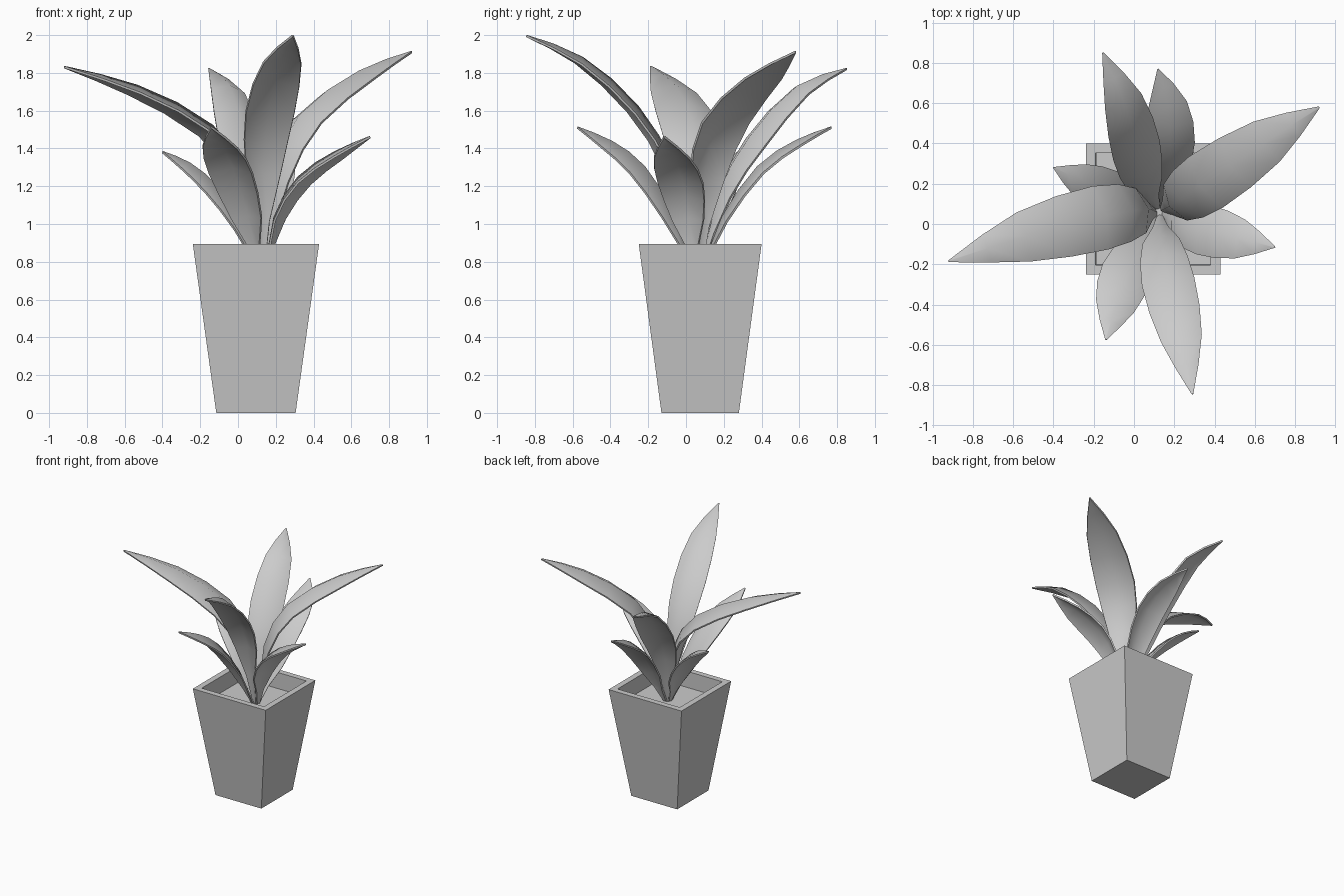
import bpy, bmesh
from math import cos, sin
from mathutils import Vector

if "Cube" in bpy.data.objects:
    bpy.data.objects.remove(bpy.data.objects["Cube"])

UP = Vector((0, 0, 1))
BASE = Vector((0.125, 0.06, 0.74))


def make_object(name, bm):
    bmesh.ops.recalc_face_normals(bm, faces=bm.faces)
    mesh = bpy.data.meshes.new(name)
    bm.to_mesh(mesh)
    bm.free()
    obj = bpy.data.objects.new(name, mesh)
    bpy.context.collection.objects.link(obj)
    return obj


def square_loft(name, rings, cap_top=False):
    """Stack of squares given as (half width, half depth, height)."""
    bm = bmesh.new()
    loops = [[bm.verts.new((0.095 + sx * a, 0.075 + sy * b, z))
              for sx, sy in ((-1, -1), (1, -1), (1, 1), (-1, 1))] for a, b, z in rings]
    for lo, hi in zip(loops, loops[1:]):
        for i in range(4):
            j = (i + 1) % 4
            bm.faces.new((lo[i], lo[j], hi[j], hi[i]))
    bm.faces.new(loops[0][::-1])
    if cap_top:
        bm.faces.new(loops[-1])
    return make_object(name, bm)


def spline(p, i, f):
    """Catmull-Rom point on segment i of p."""
    a = p[i - 1] if i else p[0] * 2 - p[1]
    b, c = p[i], p[i + 1]
    d = p[i + 2] if i + 2 < len(p) else c * 2 - b
    return (b * 2 + (c - a) * f + (a * 2 - b * 5 + c * 4 - d) * f ** 2
            + (b * 3 - a - c * 3 + d) * f ** 3) * 0.5


def leaf(name, width, roll, *points):
    """Tapering blade along a curved spine, with a raised middle ridge."""
    pts = [BASE] + [Vector(p) for p in points]
    out = pts[-1] - BASE
    out.z = 0
    pts[0] = BASE + out.normalized() * 0.02
    share = [0.08, 0.7, 1.0, 0.78, 0.02]
    params = [(i, f) for i in range(4) for f in (0, 0.5)] + [(3, 1.0)]
    spine = [spline(pts, i, f) for i, f in params]
    widths = [max(0.02, spline(share, i, f)) * width for i, f in params]
    widths[1] *= 0.7
    side = UP.cross(out).normalized()
    bm = bmesh.new()
    rows = []
    for k, (p, w) in enumerate(zip(spine, widths)):
        tangent = (spine[min(k + 1, 8)] - spine[max(k - 1, 0)]).normalized()
        s = (side - tangent * side.dot(tangent)).normalized()
        n = tangent.cross(s)
        r = roll * min(1, k / 4)
        s, n = s * cos(r) + n * sin(r), n * cos(r) - s * sin(r)
        rows.append([bm.verts.new(q) for q in (p + s * w, p + n * w * 0.36, p - s * w)])
    for a, b in zip(rows, rows[1:]):
        for i in range(2):
            bm.faces.new((a[i], a[i + 1], b[i + 1], b[i]))
    obj = make_object(name, bm)
    solid = obj.modifiers.new("thickness", 'SOLIDIFY')
    solid.thickness = 0.012
    solid.offset = 0
    bpy.ops.object.select_all(action='DESELECT')
    obj.select_set(True)
    bpy.context.view_layer.objects.active = obj
    bpy.ops.object.modifier_apply(modifier=solid.name)
    bpy.ops.object.shade_smooth_by_angle(angle=0.9)


# Tapered square pot with a flat rim, and soil inside
square_loft("pot", [(0.21, 0.205, 0), (0.334, 0.325, 0.893),
                    (0.285, 0.278, 0.893), (0.285, 0.278, 0.73)])
square_loft("soil", [(0.284, 0.277, 0.73), (0.284, 0.277, 0.76)], True)

# Tall upper leaves: half width, roll, spine points to the tip
leaf("tall_leaf_right", 0.15, 0.0, (0.21, 0.11, 1.22), (0.36, 0.21, 1.535),
     (0.66, 0.41, 1.77), (0.92, 0.58, 1.91))
leaf("tall_leaf_left", 0.16, 0.03, (0.03, 0.065, 1.19), (-0.17, 0.03, 1.475),
     (-0.55, -0.065, 1.69), (-0.92, -0.185, 1.83))
leaf("tall_leaf_front", 0.13, -0.05, (0.135, -0.09, 1.26), (0.17, -0.29, 1.59),
     (0.235, -0.57, 1.85), (0.29, -0.845, 1.995))
leaf("tall_leaf_back", 0.125, 0.15, (0.055, 0.20, 1.14), (0.01, 0.37, 1.43),
     (-0.055, 0.61, 1.70), (-0.155, 0.85, 1.82))

# Short lower leaves
leaf("short_leaf_back", 0.12, 0.0, (0.165, 0.22, 1.02), (0.18, 0.41, 1.27),
     (0.168, 0.60, 1.41), (0.12, 0.77, 1.51))
leaf("short_leaf_right", 0.125, 0.0, (0.22, 0.01, 1.02), (0.35, -0.03, 1.215),
     (0.53, -0.075, 1.35), (0.70, -0.115, 1.46))
leaf("short_leaf_front", 0.125, 0.0, (0.045, -0.09, 1.03), (-0.04, -0.25, 1.27),
     (-0.095, -0.41, 1.405), (-0.14, -0.575, 1.51))
leaf("short_leaf_left", 0.105, 0.0, (0.01, 0.10, 0.97), (-0.13, 0.165, 1.165),
     (-0.27, 0.22, 1.295), (-0.40, 0.28, 1.38))
